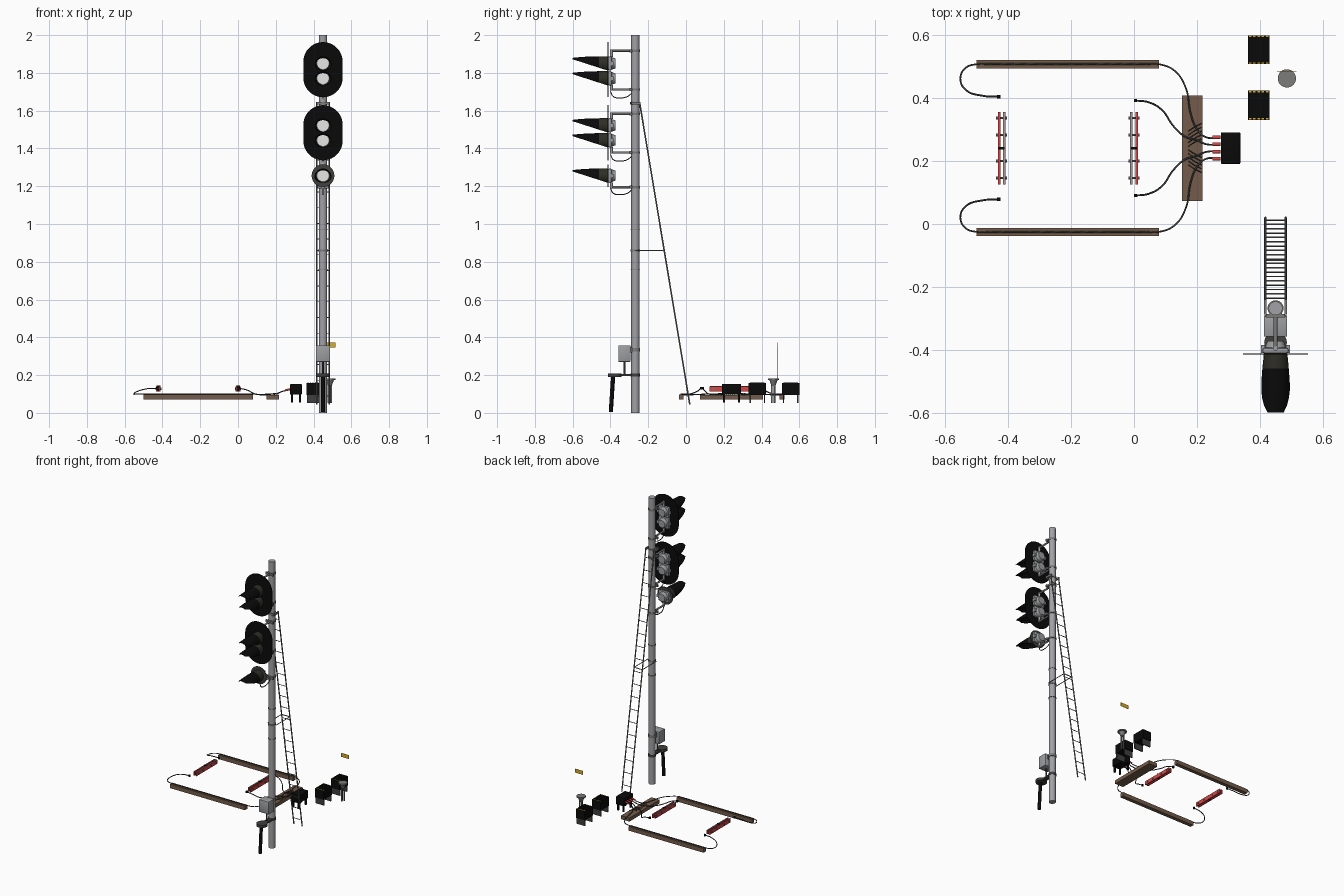
import bpy, bmesh, math
from mathutils import Vector

if "Cube" in bpy.data.objects:
    bpy.data.objects.remove(bpy.data.objects["Cube"])

def mat(name, r, g, b):
    m = bpy.data.materials.new(name)
    m.diffuse_color = (r, g, b, 1)
    m.use_nodes = True
    m.node_tree.nodes["Principled BSDF"].inputs["Base Color"].default_value = m.diffuse_color
    return m

BLACK = mat("black", 0.003, 0.003, 0.003)
DARK = mat("dark_grey", 0.05, 0.05, 0.048)
OLIVE = mat("dark_olive", 0.028, 0.028, 0.02)
STEEL = mat("ladder_grey", 0.2, 0.2, 0.195)
GREY = mat("housing_grey", 0.33, 0.34, 0.35)
POLE = mat("pole_grey", 0.36, 0.36, 0.385)
LENS = mat("lens_white", 0.8, 0.8, 0.78)
BROWN = mat("wood_brown", 0.175, 0.108, 0.07)
RED = mat("bar_red", 0.7, 0.06, 0.06)
YELLOW = mat("sign_yellow", 0.7, 0.42, 0.02)

PX, PY = 0.45, -0.268      # pole position
MID = 0.2415               # mirror line of the track wiring

def finish(bm, name, m, smooth=False):
    bmesh.ops.recalc_face_normals(bm, faces=bm.faces)
    me = bpy.data.meshes.new(name)
    bm.to_mesh(me)
    bm.free()
    me.materials.append(m)
    o = bpy.data.objects.new(name, me)
    bpy.context.collection.objects.link(o)
    if smooth:
        bpy.ops.object.select_all(action='DESELECT')
        o.select_set(True)
        bpy.context.view_layer.objects.active = o
        bpy.ops.object.shade_smooth_by_angle(angle=math.radians(40))
    return o

def box(name, x0, x1, y0, y1, z0, z1, m, bevel=0):
    bm = bmesh.new()
    bmesh.ops.create_cube(bm, size=1)
    for v in bm.verts:
        v.co = ((x0 + x1) / 2 + v.co.x * (x1 - x0), (y0 + y1) / 2 + v.co.y * (y1 - y0),
                (z0 + z1) / 2 + v.co.z * (z1 - z0))
    if bevel:
        bmesh.ops.bevel(bm, geom=bm.edges[:], offset=bevel, segments=2, affect='EDGES', profile=0.5)
    return finish(bm, name, m, bevel > 0)

def rod(name, a, b, r, m, r2=None, n=16):
    a, b = Vector(a), Vector(b)
    bm = bmesh.new()
    bmesh.ops.create_cone(bm, cap_ends=True, segments=n, radius1=r, radius2=r if r2 is None else r2,
                          depth=(b - a).length)
    q = (b - a).to_track_quat('Z', 'Y')
    for v in bm.verts:
        v.co = q @ v.co + (a + b) / 2
    return finish(bm, name, m, True)

def cable(name, pts, r, m):
    cu = bpy.data.curves.new(name, 'CURVE')
    cu.dimensions = '3D'
    cu.bevel_depth, cu.bevel_resolution, cu.resolution_u = r, 1, 6
    cu.use_fill_caps = True
    s = cu.splines.new('BEZIER')
    s.bezier_points.add(len(pts) - 1)
    for p, c in zip(s.bezier_points, pts):
        p.co = c
        p.handle_left_type = p.handle_right_type = 'AUTO'
    cu.materials.append(m)
    o = bpy.data.objects.new(name, cu)
    bpy.context.collection.objects.link(o)
    bpy.ops.object.select_all(action='DESELECT')
    o.select_set(True)
    bpy.context.view_layer.objects.active = o
    bpy.ops.object.convert(target='MESH')

def backplate(name, zc, r, half, m):
    # stadium outline, extruded thin
    bm = bmesh.new()
    vs = []
    for i in range(48):
        a = math.tau * (i + 0.5) / 48
        z = zc + r * math.sin(a) + math.copysign(half, math.sin(a))
        vs.append(bm.verts.new((PX + r * math.cos(a), -0.415, z)))
    f = bm.faces.new(vs)
    ext = bmesh.ops.extrude_face_region(bm, geom=[f])
    for v in ext['geom']:
        if isinstance(v, bmesh.types.BMVert):
            v.co.y += 0.004
    finish(bm, name, m, True)

def hood(name, zc):
    # flared tube, tilted down and cut away diagonally below; olive near the lamp
    bm = bmesh.new()
    rings, N = 9, 20
    grids = []
    for inner in (0, 0.002):
        rows = []
        for i in range(rings):
            t = i / (rings - 1)
            r = 0.038 + 0.009 * math.sin(t * math.pi * 0.6) - inner
            bottom = -0.038 + t * (0.038 + 0.0465 * math.cos(math.radians(33)))
            th = math.acos(max(-1, min(1, bottom / r)))
            rows.append([bm.verts.new((PX + r * math.sin(th * (2 * j / N - 1)), -0.413 - 0.187 * t,
                        zc - 0.017 * t + r * math.cos(th * (2 * j / N - 1)))) for j in range(N + 1)])
        for i in range(rings - 1):
            for j in range(N):
                f = bm.faces.new((rows[i][j], rows[i][j + 1], rows[i + 1][j + 1], rows[i + 1][j]))
                f.material_index = int(i < 2)
        grids.append(rows)
    a, b = grids
    for j in range(N):
        bm.faces.new((a[-1][j], a[-1][j + 1], b[-1][j + 1], b[-1][j]))
    for i in range(rings - 1):
        for e in (0, N):
            bm.faces.new((a[i][e], a[i + 1][e], b[i + 1][e], b[i][e]))
    finish(bm, name, BLACK, True).data.materials.append(OLIVE)

def lamp(zc):
    hood("lamp_hood", zc)
    rod("lamp_lens", (PX, -0.414, zc), (PX, -0.42, zc), 0.034, LENS, 0.032, 32)
    box("lamp_housing", PX - 0.042, PX + 0.042, -0.412, -0.393, zc - 0.038, zc + 0.038, GREY, 0.008)
    rod("lamp_housing_back", (PX, -0.395, zc), (PX, -0.372, zc), 0.034, GREY, 0.026, 12)
    for s in (-1, 1):
        box("housing_latch", PX + s * 0.04 - 0.006, PX + s * 0.04 + 0.006, -0.41, -0.385, zc - 0.01, zc + 0.01, GREY)

def clamp(name, z, h=0.012, m=STEEL):
    rod(name, (PX, PY, z - h / 2), (PX, PY, z + h / 2), 0.0255, m, n=24)

def arm(z, zl):
    # bracket pipe from the pole, with a knuckle meeting the lamp housing
    clamp("arm_clamp", z, 0.012)
    box("clamp_lug", PX - 0.03, PX + 0.03, PY - 0.03, PY - 0.018, z - 0.008, z + 0.008, STEEL)
    rod("head_arm", (PX, PY - 0.02, z), (PX, -0.395, z), 0.006, STEEL)
    rod("head_arm_knuckle", (PX, -0.395, z + math.copysign(0.006, z - zl)), (PX, -0.395, zl), 0.008, GREY)

def whip(z):
    cable("head_cable", [(PX, -0.40, z + 0.035), (PX, -0.385, z + 0.008), (PX, -0.35, z),
                         (PX, -0.31, z + 0.008), (PX, -0.288, z + 0.025)], 0.003, DARK)

# pole and bands
rod("pole", (PX, PY, 0), (PX, PY, 2), 0.022, POLE, n=32)
for z in (0.76, 0.97):
    clamp("pole_band", z, 0.004)

# two double heads and one single head
for zc, lamps in ((1.817, (1.85, 1.771)), (1.483, (1.522, 1.443))):
    backplate("signal_backplate", zc, 0.104, 0.042, BLACK)
    for z in lamps:
        lamp(z)
    arm(zc + 0.1, lamps[0] + 0.035)
    arm(zc - 0.105, lamps[1] - 0.035)
    whip(zc - 0.15)
backplate("small_backplate", 1.256, 0.06, 0, DARK)
lamp(1.256)
arm(1.195, 1.22)
whip(1.155)

# ladder with rungs, top bracket and standoff
def ladder(z):
    return 0.02 - 0.265 * (z - 0.045) / 1.595
for s in (-1, 1):
    x = PX + s * 0.032
    rod("ladder_rail", (x, ladder(0.045), 0.045), (x, ladder(1.64), 1.64), 0.004, STEEL, n=8)
    rod("ladder_standoff", (x, PY, 0.86), (x, ladder(0.86), 0.86), 0.0025, STEEL, n=8)
    box("ladder_top_strap", x - 0.004, x + 0.004, PY - 0.02, -0.24, 1.632, 1.646, STEEL)
for i in range(19):
    z = 0.09 + i * 0.083
    rod("ladder_rung", (PX - 0.032, ladder(z), z), (PX + 0.032, ladder(z), z), 0.0022, STEEL, n=8)
rod("standoff_bar", (PX - 0.036, ladder(0.86), 0.86), (PX + 0.036, ladder(0.86), 0.86), 0.003, STEEL, n=8)
for z in (0.86, 1.64):
    clamp("ladder_clamp", z, 0.01)
box("top_strap_bar", PX - 0.035, PX + 0.035, PY - 0.028, PY - 0.022, 1.632, 1.646, STEEL)

# control box and round junction box with conduit leg
box("control_box", PX - 0.037, PX + 0.037, -0.358, -0.294, 0.27, 0.357, GREY, 0.003)
clamp("control_box_clamp", 0.335, 0.018)
box("control_box_mount", PX - 0.02, PX + 0.02, -0.296, -0.285, 0.32, 0.35, STEEL)
rod("box_conduit", (PX, -0.326, 0.27), (PX, -0.326, 0.2), 0.005, DARK)
clamp("junction_clamp", 0.2, 0.016, DARK)
box("junction_arm", PX - 0.015, PX + 0.015, -0.36, -0.285, 0.194, 0.206, DARK)
rod("junction_box", (PX, -0.377, 0.191), (PX, -0.377, 0.209), 0.036, DARK, n=24)
rod("conduit_leg", (PX, -0.386, 0.19), (PX, -0.398, 0.005), 0.011, BLACK)

# timber planks
box("long_plank", -0.5, 0.08, 0.495, 0.521, 0.07, 0.098, BROWN)
box("long_plank", -0.5, 0.08, -0.038, -0.012, 0.07, 0.098, BROWN)
box("cross_plank", 0.152, 0.217, 0.073, 0.408, 0.07, 0.095, BROWN)

# wiring, mirrored about the middle of the track
for s in (-1, 1):
    def P(x, d, z):
        return (x, MID + s * d, z)
    cable("outer_cable", [P(-0.43, 0.163, 0.13), P(-0.48, 0.166, 0.128), P(-0.535, 0.185, 0.113),
          P(-0.552, 0.222, 0.1), P(-0.535, 0.255, 0.1), P(-0.5, 0.2665, 0.1), P(-0.46, 0.267, 0.1),
          P(-0.2, 0.267, 0.1), P(0.04, 0.267, 0.1),
          P(0.08, 0.2665, 0.1), P(0.13, 0.245, 0.095), P(0.165, 0.19, 0.097), P(0.18, 0.11, 0.1),
          P(0.2, 0.06, 0.1), P(0.23, 0.034, 0.112), P(0.275, 0.034, 0.125)], 0.003, DARK)
    cable("inner_cable", [P(0.005, 0.151, 0.13), P(0.045, 0.146, 0.122), P(0.09, 0.12, 0.1),
          P(0.125, 0.07, 0.097), P(0.165, 0.035, 0.1), P(0.2, 0.025, 0.1), P(0.23, 0.012, 0.112),
          P(0.275, 0.012, 0.125)], 0.003, DARK)
    for d in (0.012, 0.034):
        rod("cable_sleeve", P(0.25, d, 0.119), P(0.274, d, 0.125), 0.0055, RED, n=10)
    for d in (0.02, 0.032, 0.044, 0.056, 0.068):
        cable("cable_tie", [P(0.172, d - 0.015, 0.097), P(0.195, d, 0.104), P(0.215, d + 0.01, 0.097)],
              0.0015, DARK)
    for x, d in ((-0.43, 0.163), (0.005, 0.151)):
        box("cable_plug", x - 0.005, x + 0.005, MID + s * d - 0.005, MID + s * d + 0.005, 0.123, 0.137, BLACK)

# bolted rail joint bars
for xc, s in ((-0.421, -1), (0.0, -1)):
    for k in (-1, 1):
        x = xc + k * 0.008
        box("joint_bar", x - 0.004, x + 0.004, 0.125, 0.356, 0.114, 0.141, RED)
    x = xc + (0.008 if xc < -0.1 else -0.008)
    box("joint_bar_cap", x - 0.0035, x + 0.0035, 0.126, 0.355, 0.141, 0.1425, GREY)
    box("joint_insulator", xc - 0.01, xc + 0.01, MID - 0.004, MID + 0.004, 0.112, 0.146, BLACK)
    for y in (0.146, 0.2, 0.283, 0.337):
        rod("joint_bolt", (xc - 0.017, y, 0.128), (xc + 0.017, y, 0.128), 0.0035, STEEL, n=8)
        for k in (-1, 1):
            rod("bolt_nut", (xc + k * 0.012, y, 0.128), (xc + k * 0.017, y, 0.128), 0.006, STEEL, n=6)

# small equipment box on legs
box("relay_box", 0.276, 0.338, 0.191, 0.291, 0.097, 0.153, BLACK, 0.003)
for x in (0.286, 0.328):
    for y in (0.202, 0.28):
        box("relay_box_leg", x - 0.005, x + 0.005, y - 0.005, y + 0.005, 0.055, 0.1, BLACK)

# two step boxes with end panels and dashed yellow edges
for y0, y1 in ((0.331, 0.424), (0.508, 0.6)):
    box("step_box", 0.363, 0.43, y0, y1, 0.095, 0.158, BLACK)
    for y in (y0 + 0.005, y1 - 0.012):
        box("step_end_panel", 0.364, 0.429, y, y + 0.007, 0.053, 0.1, DARK)
    for i in range(5):
        x = 0.3675 + i * 0.0135
        box("step_rib", x, x + 0.005, y0 + 0.008, y1 - 0.008, 0.157, 0.16, BLACK)
        for y in (y0 + 0.001, y1 - 0.006):
            box("edge_dash", x - 0.002, x + 0.006, y, y + 0.005, 0.157, 0.1595, YELLOW)

# mushroom post on three thin legs
rod("post_cap", (0.486, 0.463, 0.174), (0.486, 0.463, 0.183), 0.029, STEEL, n=28)
rod("post_neck", (0.486, 0.463, 0.145), (0.486, 0.463, 0.174), 0.011, STEEL, 0.022, 20)
for k in range(3):
    a = math.tau * k / 3 + 0.5
    dx, dy = 0.009 * math.cos(a), 0.009 * math.sin(a)
    rod("post_leg", (0.486 + dx, 0.463 + dy, 0.053), (0.486 + dx, 0.463 + dy, 0.15), 0.005, STEEL, n=10)

# sign plate on a hair-thin wire stake
box("sign_plate", 0.455, 0.517, 0.485, 0.486, 0.345, 0.372, YELLOW)
rod("sign_stake", (0.486, 0.4855, 0.18), (0.486, 0.4855, 0.35), 0.0004, STEEL, n=6)
